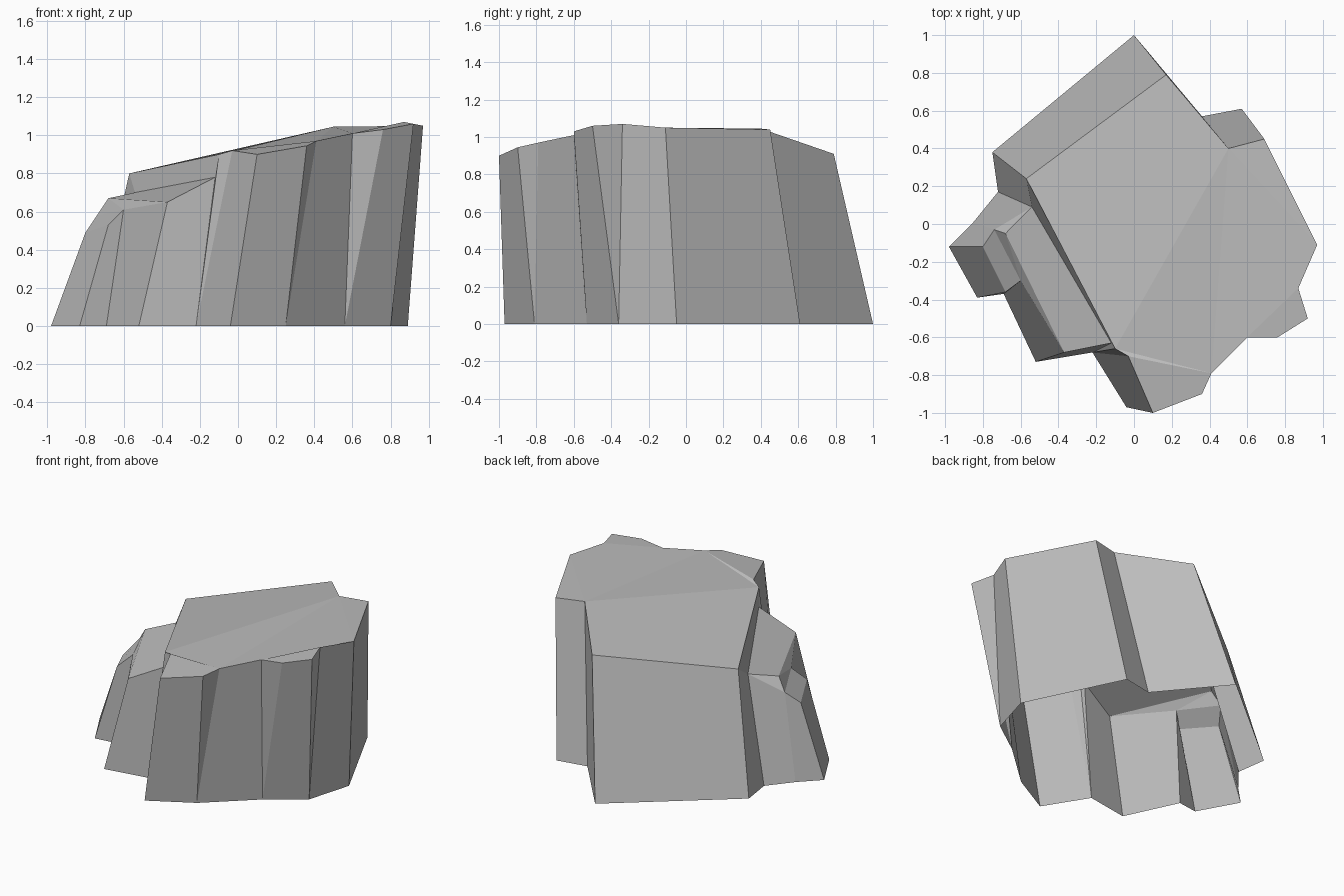
import bpy
import bmesh

cube = bpy.data.objects.get("Cube")
if cube:
    bpy.data.objects.remove(cube, do_unlink=True)

# One flat stone colour
stone = bpy.data.materials.new("grey_stone")
stone.use_nodes = True
grey = (0.5, 0.5, 0.5, 1)
stone.diffuse_color = grey
stone.node_tree.nodes["Principled BSDF"].inputs["Base Color"].default_value = grey


# Loft walls from ground points to rim points, then cap the top by row number
def build_rock(name, rows, caps, peak=None):
    bm = bmesh.new()
    shared = {}

    def vertex(point):
        if point not in shared:
            shared[point] = bm.verts.new(point)
        return shared[point]

    # Repeated corners merge, so a wall can narrow to a triangle
    def face(corners):
        unique = list(dict.fromkeys(corners))
        if len(unique) > 2:
            bm.faces.new(unique)

    feet = [vertex((*foot, 0)) for foot, rim in rows]
    rims = [vertex(rim) for foot, rim in rows]
    for i in range(len(rows) - 1):
        face([feet[i], feet[i + 1], rims[i + 1], rims[i]])
    if peak:
        rims.append(vertex(peak))
    for cap in caps:
        face([rims[i] for i in cap])

    mesh = bpy.data.meshes.new(name)
    bm.to_mesh(mesh)
    bm.free()
    mesh.materials.append(stone)
    rock = bpy.data.objects.new(name, mesh)
    bpy.context.collection.objects.link(rock)


# Corners where the ledge meets the main rock
front_joint = ((-.22, -.68), (-.12, -.63, .78))
back_joint = ((-.72, .17), (-.54, .09, .7))

# Main rock: faceted cliff walls with a sloping top
front_notch, corner_notch = (.25, -.81), (.56, -.53)
side_notch = (.8, -.36)
cliff = [
    front_joint,
    (front_joint[0], (-.1, -.66, .9)),
    (front_joint[0], (-.03, -.7, .92)),
    ((-.04, -.97), (.1, -1, .9)),
    (front_notch, (.36, -.9, .945)),
    (front_notch, (.41, -.79, .97)),
    (corner_notch, (.6, -.6, 1.01)),
    (corner_notch, (.76, -.6, 1.03)),
    (side_notch, (.92, -.5, 1.06)),
    (side_notch, (.87, -.34, 1.07)),
    ((.89, -.05), (.97, -.11, 1.05)),
    ((.57, .61), (.69, .45, 1.04)),
    ((.36, .57), (.5, .4, 1.045)),
    ((0, 1), (.17, .79, .91)),
    ((-.75, .38), (-.57, .24, .8)),
    back_joint,
]
cliff_top = [
    (0, 1, 14, 15),       # step down to the ledge
    (14, 1, 12, 13),      # broad slope
    (1, 5, 12), (1, 2, 5), (2, 3, 4, 5),
    (5, 6, 9, 10, 12), (6, 7, 8, 9), (10, 11, 12),
]
build_rock("main_rock", cliff, cliff_top)

# Lower ledge with a small stepped block in front of it
ledge = [
    back_joint,
    ((-.85, .01), (-.74, -.03, .58)),
    ((-.98, -.12), (-.8, -.12, .49)),
    ((-.83, -.39), (-.68, -.36, .53)),
    ((-.69, -.37), (-.6, -.3, .61)),
    ((-.52, -.73), (-.37, -.68, .65)),
    front_joint,
]
ledge_top = [
    (1, 2, 3, 4),         # small block top
    (1, 4, 7), (4, 5, 7), (0, 1, 7),
    (0, 7, 5, 6),         # ledge top
]
build_rock("side_ledge", ledge, ledge_top, peak=(-.68, -.05, .67))
